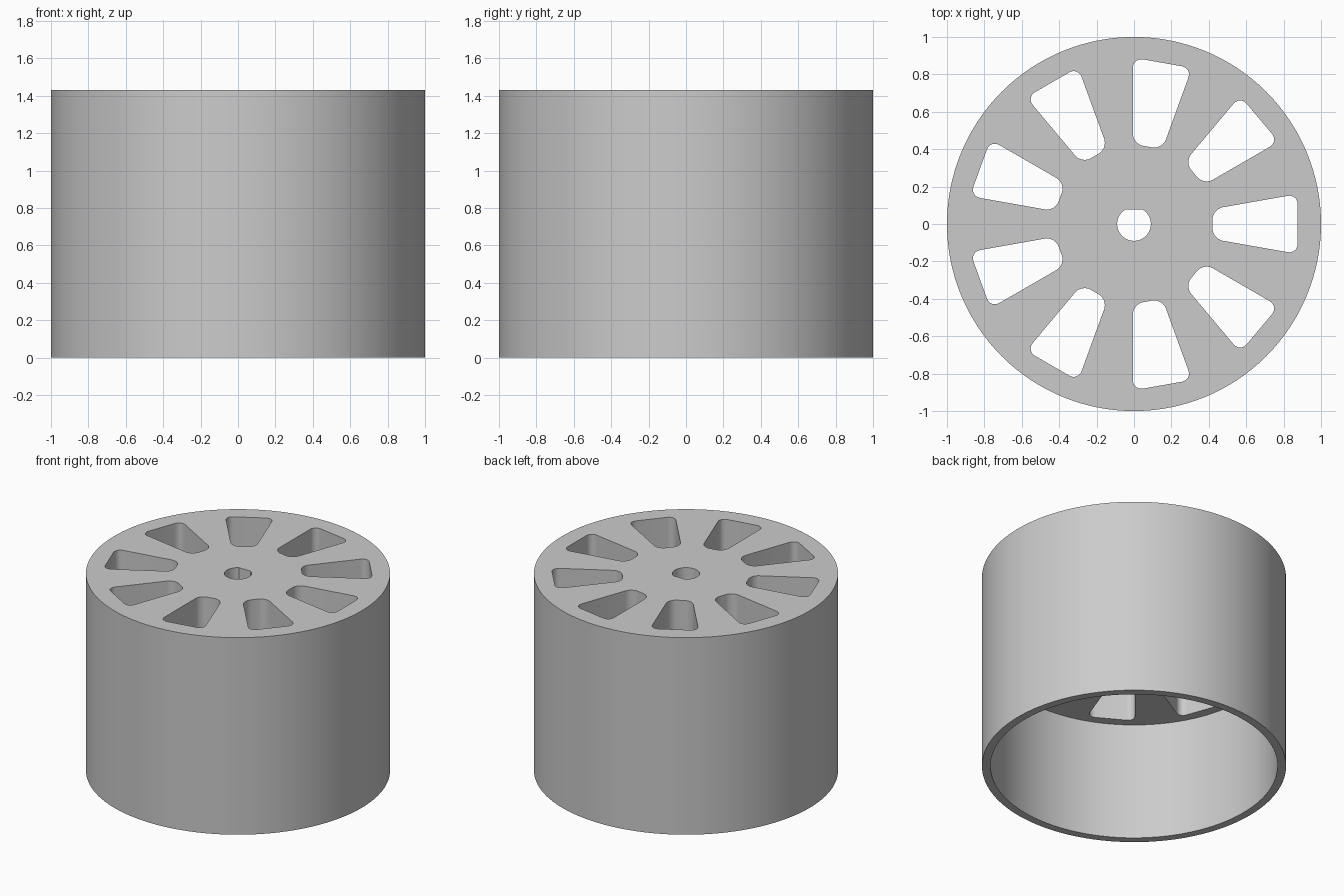
import bpy
import bmesh
from math import cos, sin, pi, sqrt, asin
from mathutils import Matrix

cube = bpy.data.objects.get("Cube")
if cube:
    bpy.data.objects.remove(cube, do_unlink=True)

HEIGHT, CEILING = 1.43, 0.857      # overall height, underside of the thick web
INNER_RADIUS = 0.944
SEGMENTS = 128
SLOTS = 9

grey = bpy.data.materials.new("plain grey")
grey.use_nodes = True
colour = (0.6, 0.6, 0.6, 1)
grey.diffuse_color = colour
grey.node_tree.nodes["Principled BSDF"].inputs["Base Color"].default_value = colour


def make_object(name, bm):
    bmesh.ops.recalc_face_normals(bm, faces=bm.faces)
    mesh = bpy.data.meshes.new(name)
    bm.to_mesh(mesh)
    bm.free()
    mesh.materials.append(grey)
    obj = bpy.data.objects.new(name, mesh)
    bpy.context.collection.objects.link(obj)
    return obj


def prism(outline, angle=0, corner=0):
    """Upright prism through the web, with optionally rounded corners."""
    bm = bmesh.new()
    bm.faces.new([bm.verts.new((x, y, CEILING - 0.1)) for x, y in outline])
    if corner:
        bmesh.ops.bevel(bm, geom=bm.verts[:], offset=corner, segments=8,
                        profile=0.5, affect='VERTICES')
    face = bmesh.ops.extrude_face_region(bm, geom=bm.faces[:])
    top = [v for v in face["geom"] if isinstance(v, bmesh.types.BMVert)]
    bmesh.ops.translate(bm, verts=top, vec=(0, 0, HEIGHT - CEILING + 0.2))
    bmesh.ops.rotate(bm, verts=bm.verts, matrix=Matrix.Rotation(angle, 3, 'Z'))
    mesh = bpy.data.meshes.new("prism")
    bm.to_mesh(mesh)
    bm.free()
    return mesh


# Drum: outer wall, solid top web and open cavity below
bm = bmesh.new()
rings = []
for r, z in ((1, HEIGHT), (1, 0), (INNER_RADIUS, 0), (INNER_RADIUS, CEILING)):
    rings.append([bm.verts.new((r * cos(2 * pi * i / SEGMENTS),
                                r * sin(2 * pi * i / SEGMENTS), z))
                  for i in range(SEGMENTS)])
for a, b in zip(rings, rings[1:]):
    for i in range(SEGMENTS):
        j = (i + 1) % SEGMENTS
        bm.faces.new((a[i], a[j], b[j], b[i]))
bm.faces.new(rings[0])
bm.faces.new(rings[-1])
drum = make_object("wheel_drum", bm)

# Cutter outlines: tapered slots and a D-shaped shaft hole
r_in, r_out = 0.42, 0.875
half_in, half_out = 0.08, 0.16
slot = [(r_in, -half_in), (r_out, -half_out), (r_out, half_out), (r_in, half_in)]
bore, flat = 0.09, 0.077
start = pi - asin(flat / bore)
sweep = 2 * pi - (start - asin(flat / bore))
shaft = [(bore * cos(start + sweep * i / 40), bore * sin(start + sweep * i / 40))
         for i in range(41)]

bm = bmesh.new()
pieces = [prism(slot, 2 * pi * i / SLOTS, 0.055) for i in range(SLOTS)]
pieces.append(prism(shaft))
for piece in pieces:
    bm.from_mesh(piece)
    bpy.data.meshes.remove(piece)
cutter = make_object("slot_cutter", bm)
cutter.hide_render = True

# Cut the openings, then smooth the round walls
cut = drum.modifiers.new("openings", 'BOOLEAN')
cut.operation = 'DIFFERENCE'
cut.solver = 'EXACT'
cut.object = cutter
bpy.ops.object.select_all(action='DESELECT')
drum.select_set(True)
bpy.context.view_layer.objects.active = drum
bpy.ops.object.modifier_apply(modifier=cut.name)
bpy.data.objects.remove(cutter, do_unlink=True)
bpy.ops.object.shade_smooth_by_angle(angle=pi / 6)
